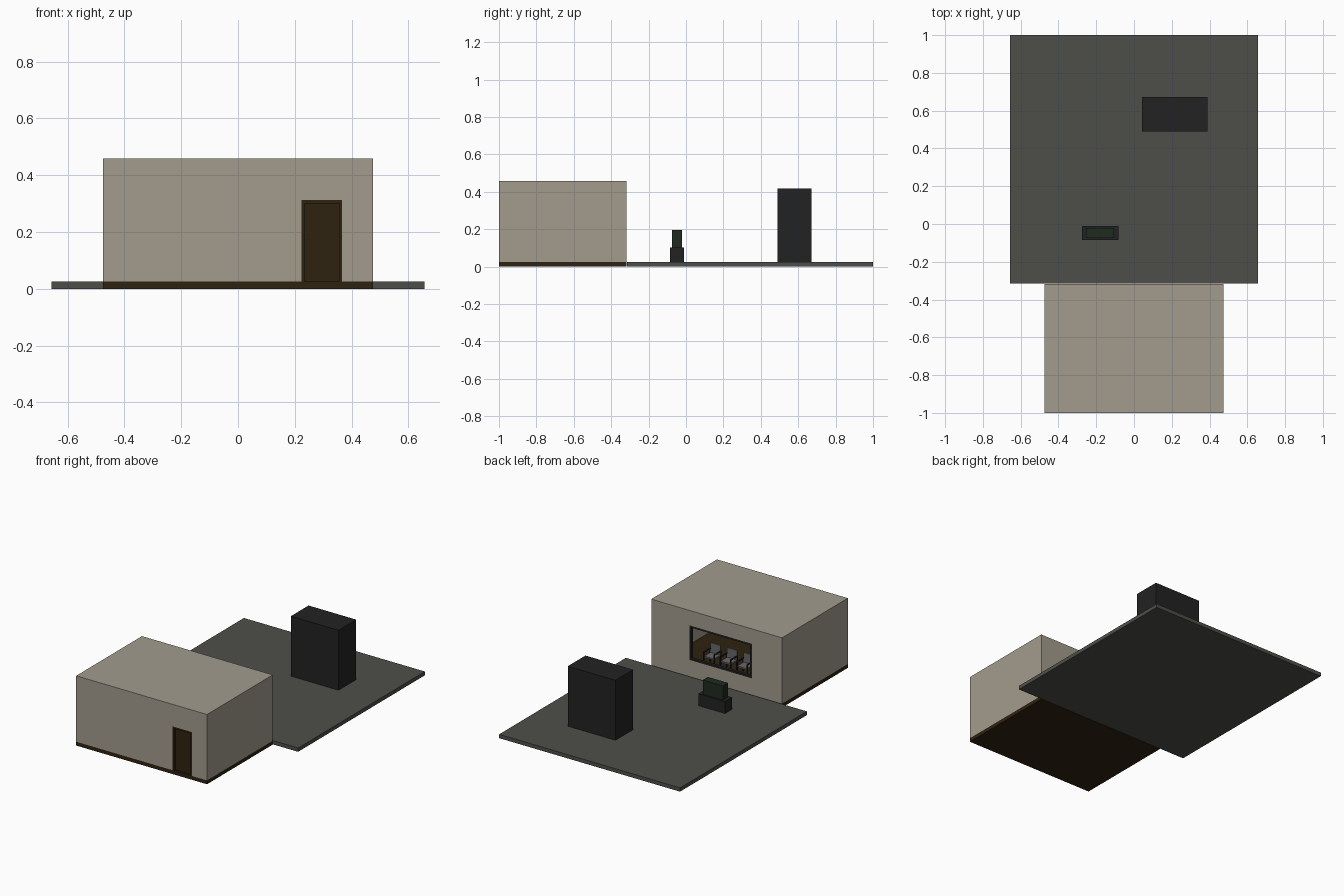
import bpy, bmesh
from mathutils import Vector

if "Cube" in bpy.data.objects:
    bpy.data.objects.remove(bpy.data.objects["Cube"])


def mat(name, rgb):
    m = bpy.data.materials.new(name)
    m.diffuse_color = (*rgb, 1)
    m.use_nodes = True
    m.node_tree.nodes["Principled BSDF"].inputs["Base Color"].default_value = m.diffuse_color
    return m


BEIGE = mat("beige wall", (0.365, 0.33, 0.268))
BROWN = mat("dark brown wood", (0.028, 0.016, 0.005))
GREY = mat("concrete grey", (0.076, 0.076, 0.068))
BLACK = mat("charcoal", (0.016, 0.016, 0.016))
GREEN = mat("dark green", (0.0137, 0.0235, 0.0137))
SEAT = mat("seat grey", (0.14, 0.14, 0.14))


def add_box(bm, x0, x1, y0, y1, z0, z1):
    lo, hi = Vector((x0, y0, z0)), Vector((x1, y1, z1))
    verts = bmesh.ops.create_cube(bm, size=1)["verts"]
    for v in verts:
        v.co = Vector([(lo[i] + hi[i]) / 2 + v.co[i] * (hi[i] - lo[i]) for i in range(3)])


def make(name, material, *boxes):
    """One object from one or more boxes given as x0, x1, y0, y1, z0, z1."""
    bm = bmesh.new()
    for b in boxes:
        add_box(bm, *b)
    me = bpy.data.meshes.new(name)
    bm.to_mesh(me)
    bm.free()
    me.materials.append(material)
    ob = bpy.data.objects.new(name, me)
    bpy.context.collection.objects.link(ob)
    return ob


def cut(target, name, box):
    c = make(name, target.data.materials[0], box)
    c.hide_render = True
    c.hide_viewport = False
    c.display_type = 'WIRE'
    mod = target.modifiers.new(name, 'BOOLEAN')
    mod.operation = 'DIFFERENCE'
    mod.solver = 'EXACT'
    mod.object = c


def frame_boxes(x0, x1, y0, y1, z0, z1, w, sill=True):
    """Strips around an opening in a wall."""
    b = [(x0, x0 + w, y0, y1, z0, z1), (x1 - w, x1, y0, y1, z0, z1),
         (x0 + w, x1 - w, y0, y1, z1 - w, z1)]
    if sill:
        b.append((x0 + w, x1 - w, y0, y1, z0, z0 + w))
    return b


T = 0.02              # wall thickness
F = 0.025             # floor level
XW, Y0, Y1, H = 0.475, -1.0, -0.318, 0.458

# yard slab and room floor
make("yard_slab", GREY, (-0.657, 0.657, -0.315, 1.0, 0, F))
make("room_floor", BROWN, (-XW, XW, Y0, Y1, 0, F))

# room shell with hollow inside, window and door openings
shell = make("room_shell", BEIGE, (-XW, XW, Y0, Y1, F, H))
cut(shell, "interior_cutter", (-XW + T, XW - T, Y0 + T, Y1 - T, F - 0.02, H - T))
WX0, WX1, WZ0, WZ1 = -0.256, 0.197, 0.133, 0.36
cut(shell, "window_cutter", (WX0, WX1, Y1 - 0.05, Y1 + 0.05, WZ0, WZ1))
DX0, DX1, DZ = 0.224, 0.367, 0.313
cut(shell, "door_cutter", (DX0, DX1, Y0 - 0.05, Y0 + 0.05, F - 0.02, DZ))

# window frame, door frame and recessed door
make("window_frame", BLACK, *frame_boxes(WX0, WX1, Y1 - T, Y1, WZ0, WZ1, 0.012))
make("door_frame", BROWN, *frame_boxes(DX0, DX1, Y0, Y0 + T, F, DZ, 0.012, False))
make("door_panel", BROWN, (DX0 + 0.012, DX1 - 0.012, Y0 + 0.014, Y0 + T, F, DZ - 0.012))

# row of chairs facing the window
for i in range(4):
    cx, cy, w, d = 0.18 - 0.12 * i, -0.53, 0.035, 0.033
    make(f"chair_cushions_{i + 1}", SEAT,
         (cx - w, cx + w, cy - d, cy + d, 0.075, 0.085),
         (cx - w, cx + w, cy - d - 0.008, cy - d, 0.085, 0.148))
    parts = []
    for sx in (-1, 1):
        a = cx + sx * (w + 0.003)
        for y in (cy - d, cy + d):
            parts.append((a - 0.003, a + 0.003, y - 0.003, y + 0.003, F, 0.108))
        parts.append((a - 0.004, a + 0.004, cy - d - 0.003, cy + d + 0.003, 0.108, 0.114))
    make(f"chair_frame_{i + 1}", BLACK, *parts)

# yard equipment
make("tall_cabinet", BLACK, (0.042, 0.388, 0.489, 0.672, F, 0.419))
make("equipment_base", BLACK, (-0.276, -0.082, -0.085, -0.011, F, 0.103))
make("equipment_box", GREEN, (-0.253, -0.107, -0.074, -0.021, 0.103, 0.196))
